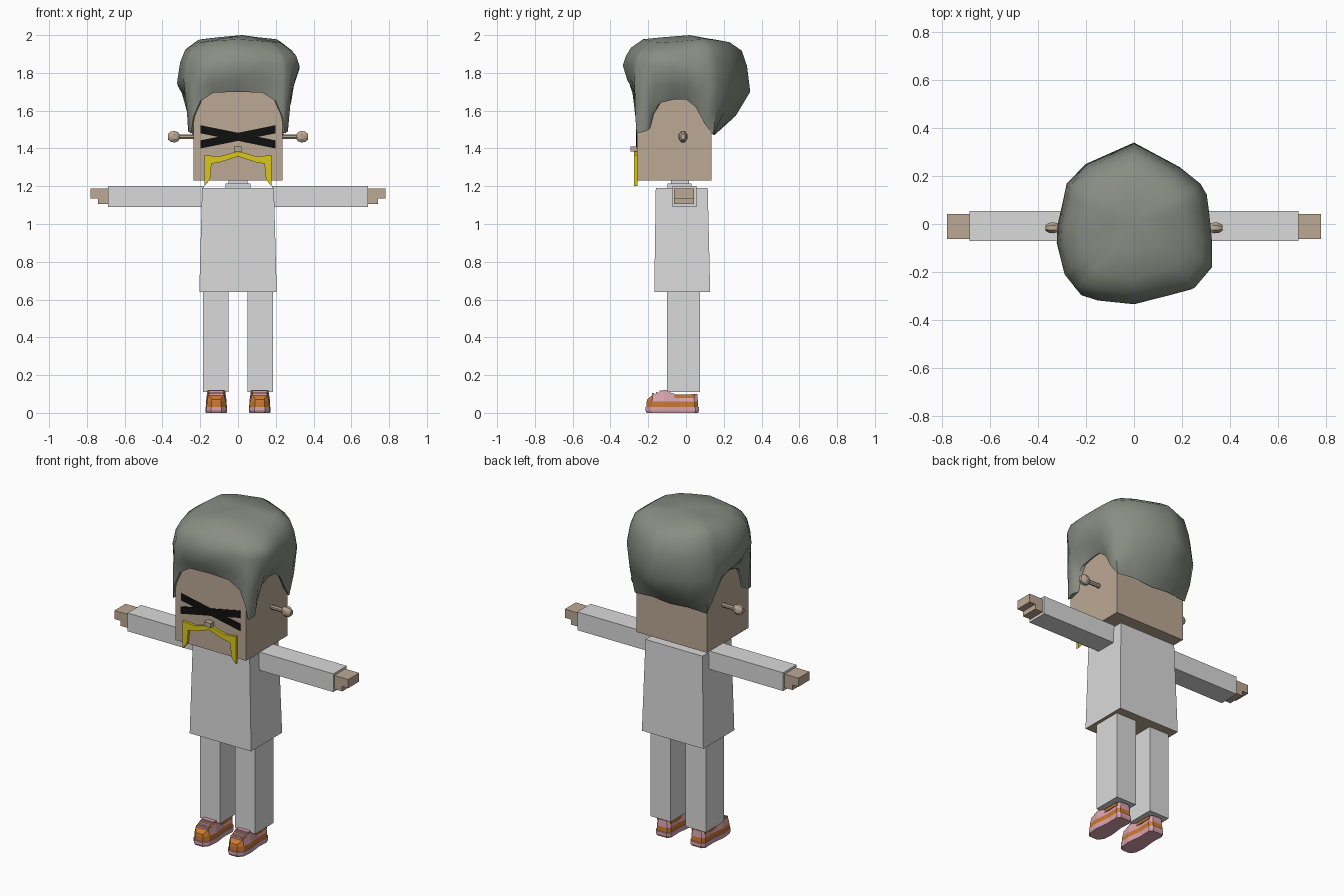
import bpy, bmesh, math
from mathutils import Vector

cube = bpy.data.objects.get("Cube")
if cube:
    bpy.data.objects.remove(cube, do_unlink=True)


def material(name, rgb):
    m = bpy.data.materials.new(name)
    m.use_nodes = True
    m.diffuse_color = (*rgb, 1)
    m.node_tree.nodes["Principled BSDF"].inputs["Base Color"].default_value = (*rgb, 1)
    return m


CLOTH = material("pale grey cloth", (0.7, 0.7, 0.7))
SKIN = material("tan skin", (0.5, 0.395, 0.3))
HAIR = material("grey green hair", (0.25, 0.27, 0.23))
YELLOW = material("yellow moustache", (0.7, 0.58, 0.01))
BLACK = material("black paint", (0.005, 0.005, 0.005))
ORANGE = material("orange shoe", (0.6, 0.19, 0.03))
PINK = material("pink shoe", (0.7, 0.37, 0.43))


def finish(name, bm, *mats, rule=None, smooth=None):
    bmesh.ops.recalc_face_normals(bm, faces=bm.faces)
    if rule:
        for f in bm.faces:
            f.material_index = rule(f)
    me = bpy.data.meshes.new(name)
    bm.to_mesh(me)
    bm.free()
    for m in mats:
        me.materials.append(m)
    ob = bpy.data.objects.new(name, me)
    bpy.context.collection.objects.link(ob)
    if smooth:
        bpy.ops.object.select_all(action="DESELECT")
        ob.select_set(True)
        bpy.context.view_layer.objects.active = ob
        bpy.ops.object.shade_smooth_by_angle(angle=math.radians(smooth))
    return ob


def loft(bm, rings):
    """Skin closed rings of equal length; returns the vertex rings."""
    vs = [[bm.verts.new(p) for p in r] for r in rings]
    for a, b in zip(vs, vs[1:]):
        n = len(a)
        for i in range(n):
            bm.faces.new((a[i], a[(i + 1) % n], b[(i + 1) % n], b[i]))
    return vs


def rect(x0, x1, y0, y1, z):
    return [(x0, y0, z), (x1, y0, z), (x1, y1, z), (x0, y1, z)]


def box(name, x, y, z, *mats, rule=None, top=None):
    """Box from ranges; top gives other x and y ranges for a taper."""
    bm = bmesh.new()
    tx, ty = top or (x, y)
    vs = loft(bm, [rect(*x, *y, z[0]), rect(*tx, *ty, z[1])])
    bm.faces.new(vs[0])
    bm.faces.new(vs[1])
    return finish(name, bm, *mats, rule=rule)


def plate(name, outline, y0, y1, mat):
    """Extrude an x,z outline along y."""
    bm = bmesh.new()
    vs = loft(bm, [[(x, y, z) for x, z in outline] for y in (y0, y1)])
    bm.faces.new(vs[0])
    bm.faces.new(vs[1])
    return finish(name, bm, mat)


def span(s, a, b):
    return tuple(sorted((s * a, s * b)))


# Head, neck and torso
box("head", (-.235, .235), (-.26, .135), (1.23, 1.74), SKIN)
box("neck", (-.05, .05), (-.08, .015), (1.2, 1.235), CLOTH)
box("collar", (-.067, .067), (-.097, .03), (1.18, 1.215), CLOTH)
box("torso", (-.205, .205), (-.168, .128), (.64, 1.19), CLOTH, SKIN,
    rule=lambda f: int(f.normal.z < -.9), top=((-.19, .19), (-.16, .115)))

# Face details
box("nose", (-.022, .022), (-.293, -.255), (1.383, 1.41), SKIN)
half = [(0, 1.385), (.1, 1.357), (.178, 1.365), (.178, 1.2), (.148, 1.235),
        (.14, 1.32), (.1, 1.325), (0, 1.358)]
plate("moustache", half + [(-x, z) for x, z in half[-2:0:-1]], -.275, -.258, YELLOW)
for s, side in ((1, "left"), (-1, "right")):
    bar = [(-.198, 1.4), (.198, 1.48), (.198, 1.523), (-.198, 1.443)]
    plate(side + "_eye_stripe", [(s * x, z) for x, z in bar],
          -.2635 - .001 * s, -.258, BLACK)

# Hair: lower edge hugging the head, outline of the widest part
edge = [(0, -.275, 1.7), (.13, -.275, 1.695), (.2, -.27, 1.65), (.235, -.268, 1.57),
        (.25, -.262, 1.48), (.264, -.215, 1.49), (.262, -.19, 1.57), (.25, -.14, 1.64),
        (.245, -.06, 1.66), (.245, 0, 1.66), (.245, .05, 1.62), (.247, .1, 1.53),
        (.24, .145, 1.47), (.12, .15, 1.48), (0, .15, 1.47)]
edge += [(-x, y, z) for x, y, z in edge[-2:0:-1]]
outline = [(-.02, -.34), (.12, -.305), (.25, -.27), (.335, -.17), (.315, .04),
           (.3, .15), (.1, .31), (0, .34), (-.27, .22), (-.3, .08), (-.33, -.05),
           (-.29, -.21), (-.21, -.31)]


def reach(d):
    """Distance from the axis to the outline along direction d."""
    for a, b in zip(outline, outline[1:] + outline[:1]):
        a, b = Vector(a), Vector(b)
        e = b - a
        den = d.x * e.y - d.y * e.x
        if abs(den) > 1e-9:
            t = (a.x * e.y - a.y * e.x) / den
            u = (a.x * d.y - a.y * d.x) / den
            if t > 0 and -1e-6 <= u <= 1 + 1e-6:
                return t
    return .3


rings = [[] for _ in range(8)]
for x, y, z in edge:
    d = Vector((x, y)).normalized()
    r, big = math.hypot(x, y), reach(d)
    wide = 1.77 - .07 * d.y + .04 * d.x
    wave = .008 * math.sin(3 * math.atan2(d.y, d.x))
    levels = [(r * .85, z + .02), (r, z),
              (r + (big - r) * .6, z + (wide - z) * .45), (big, wide),
              (big * .95, wide + (1.92 - wide) * .62), (big * .87, 1.925 + wave),
              (big * .68, 1.97 + wave), (big * .35, 1.985 + wave / 2)]
    for ring, (q, h) in zip(rings, levels):
        ring.append((d.x * q, d.y * q, h))
bm = bmesh.new()
last = loft(bm, rings)[-1]
crown = bm.verts.new((.02, .02, 2))
for i, v in enumerate(last):
    bm.faces.new((v, last[(i + 1) % len(last)], crown))
finish("hair", bm, HAIR, smooth=50)

# Shoe plan: half width, y, height of the upper
plan = [(.035, .07, .1), (.05, .05, .1), (.047, -.03, .092), (.058, -.12, .118),
        (.052, -.185, .095), (.027, -.215, .072)]


def shoe(side, cx):
    n = len(plan)
    pts = plan + [(-w, y, h) for w, y, h in plan[::-1]]
    rows = []
    for k, z in ((.95, 0), (1, .012), (1, .03), (.96, .031), (.95, .06), (.8, None)):
        rows.append([(cx + w * k, -.07 + (y + .07) * (k if z is not None else .93),
                      h if z is None else z) for w, y, h in pts])
    bm = bmesh.new()
    vs = loft(bm, rows)
    for r in (vs[0], vs[-1]):
        for i in range(n - 1):
            bm.faces.new((r[i], r[i + 1], r[-2 - i], r[-1 - i]))

    def colour(f):
        c = f.calc_center_median()
        return int(.0305 < c.z < .058 or (c.z > .058 and (c.y < -.185 or f.normal.z > .7)))
    finish(side + "_shoe", bm, PINK, ORANGE, rule=colour)
    box(side + "_shoe_collar", (cx - .047, cx + .047), (-.06, .045), (.08, .097), ORANGE)
    box(side + "_shoe_tongue", (cx - .04, cx + .04), (-.125, -.09), (.1, .122), PINK)
    for i in range(3):
        y, z = -.135 - .02 * i, .112 - .007 * i
        box(f"{side}_lace_{i + 1}", (cx - .038, cx + .038), (y - .005, y + .005),
            (z - .012, z + .006), PINK)


# Paired limbs, ears and shoes
for s, side in ((1, "left"), (-1, "right")):
    box(side + "_arm", span(s, .18, .687), (-.072, .055), (1.09, 1.2), CLOTH)
    box(side + "_hand", span(s, .68, .78), (-.063, .042), (1.135, 1.187), SKIN)
    box(side + "_palm", span(s, .68, .74), (-.063, .042), (1.105, 1.14), SKIN)
    box(side + "_leg", span(s, .05, .185), (-.1, .075), (.11, .645), CLOTH)
    shoe(side, s * .115)

    # Ear: stalk and knob turned around the x axis
    profile = [(.22, .014), (.31, .014), (.318, .026), (.335, .033), (.355, .03), (.37, .017)]
    bm = bmesh.new()
    vs = loft(bm, [[(s * x, -.016 + .75 * r * math.cos(a), 1.462 + r * math.sin(a))
                    for a in (math.tau * (i + .5) / 8 for i in range(8))]
                   for x, r in profile])
    bm.faces.new(vs[0])
    bm.faces.new(vs[-1])
    finish(side + "_ear", bm, SKIN, smooth=35)
